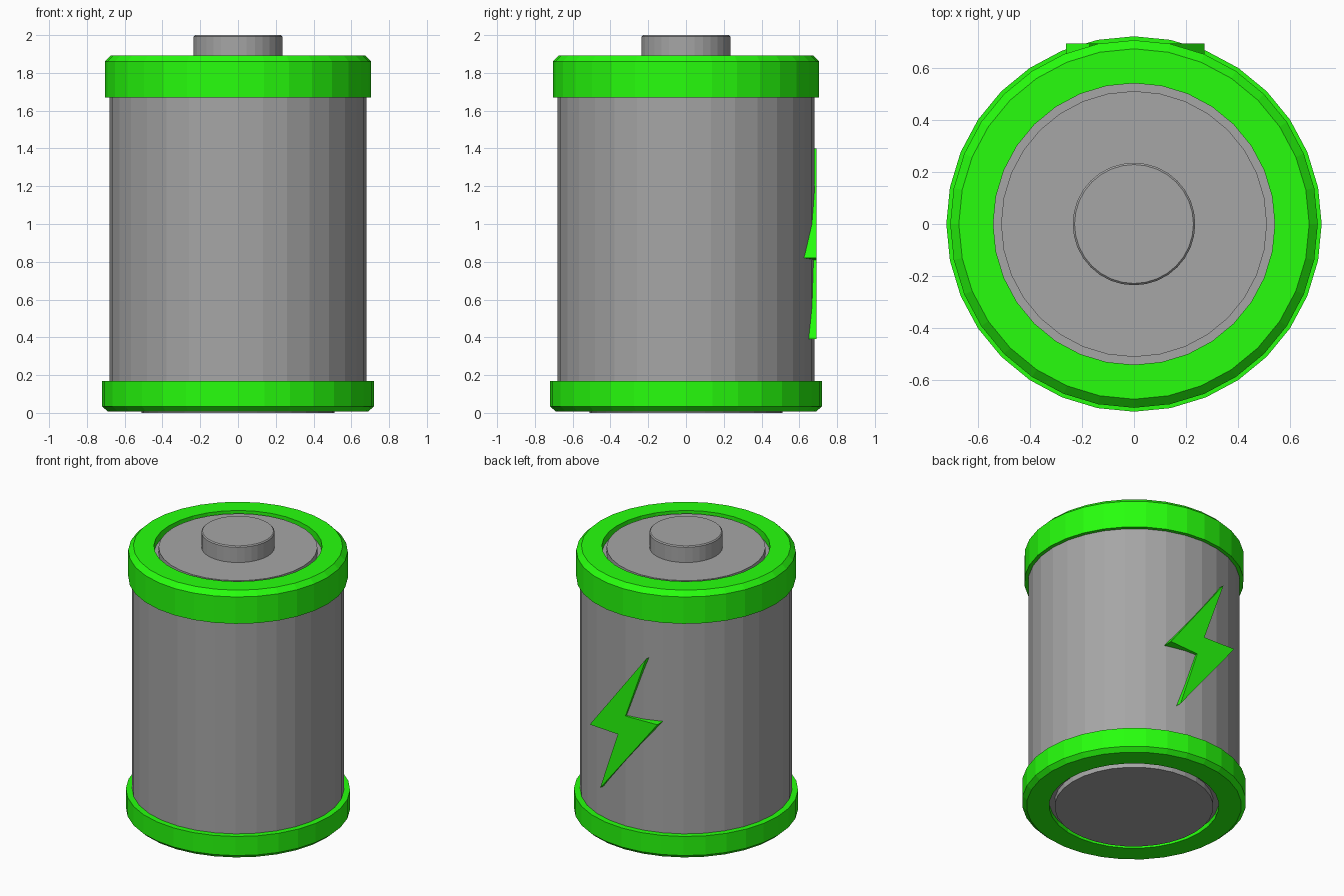
import bpy, bmesh, math

if "Cube" in bpy.data.objects:
    bpy.data.objects.remove(bpy.data.objects["Cube"])

SIDES = 32


def material(name, colour):
    mat = bpy.data.materials.new(name)
    mat.diffuse_color = colour
    mat.use_nodes = True
    mat.node_tree.nodes["Principled BSDF"].inputs["Base Color"].default_value = mat.diffuse_color
    return mat


green = material("green", (0.02, 1.0, 0.004, 1))
grey = material("grey", (0.38, 0.38, 0.38, 1))


def finish(bm, name, mat):
    bmesh.ops.recalc_face_normals(bm, faces=bm.faces)
    mesh = bpy.data.meshes.new(name)
    bm.to_mesh(mesh)
    bm.free()
    mesh.materials.append(mat)
    obj = bpy.data.objects.new(name, mesh)
    bpy.context.collection.objects.link(obj)
    return obj


def lathe(name, profile, mat, closed=False):
    """Turn a (radius, z) profile round z; closed makes a ring, open gets end caps."""
    bm = bmesh.new()
    angles = [2 * math.pi * i / SIDES for i in range(SIDES)]
    loops = [[bm.verts.new((r * math.cos(a), r * math.sin(a), z)) for a in angles]
             for r, z in profile]
    pairs = list(zip(loops, loops[1:]))
    if closed:
        pairs.append((loops[-1], loops[0]))
    else:
        bm.faces.new(loops[0])
        bm.faces.new(loops[-1])
    for low, high in pairs:
        for i in range(SIDES):
            j = (i + 1) % SIDES
            bm.faces.new((low[i], low[j], high[j], high[i]))
    return finish(bm, name, mat)


# Grey cell body with raised end discs, leaving a groove inside each ring
lathe("body", [(0.51, 0), (0.51, 0.04), (0.68, 0.04),
               (0.68, 1.84), (0.51, 1.84), (0.51, 1.885)], grey)

# Raised terminal on top
lathe("terminal", [(0.235, 1.85), (0.235, 1.993), (0.228, 2.0)], grey)

# Green end rings with a chamfered outer edge
lathe("top_ring", [(0.54, 1.67), (0.705, 1.67), (0.705, 1.86), (0.672, 1.893), (0.54, 1.893)],
      green, closed=True)
lathe("bottom_ring", [(0.545, 0.008), (0.69, 0.008), (0.72, 0.035), (0.72, 0.17), (0.545, 0.17)],
      green, closed=True)

# Lightning bolt plate set into the back of the body
bolt = [(-0.17, 1.40), (-0.01, 0.955), (-0.26, 0.96), (0.19, 0.39), (0.05, 0.81), (0.27, 0.82)]
bm = bmesh.new()
face = bm.faces.new([bm.verts.new((x, 0.60, z)) for x, z in bolt])
extruded = bmesh.ops.extrude_face_region(bm, geom=[face], use_keep_orig=True)
moved = [v for v in extruded["geom"] if isinstance(v, bmesh.types.BMVert)]
bmesh.ops.translate(bm, vec=(0, 0.092, 0), verts=moved)
finish(bm, "lightning_bolt", green)
